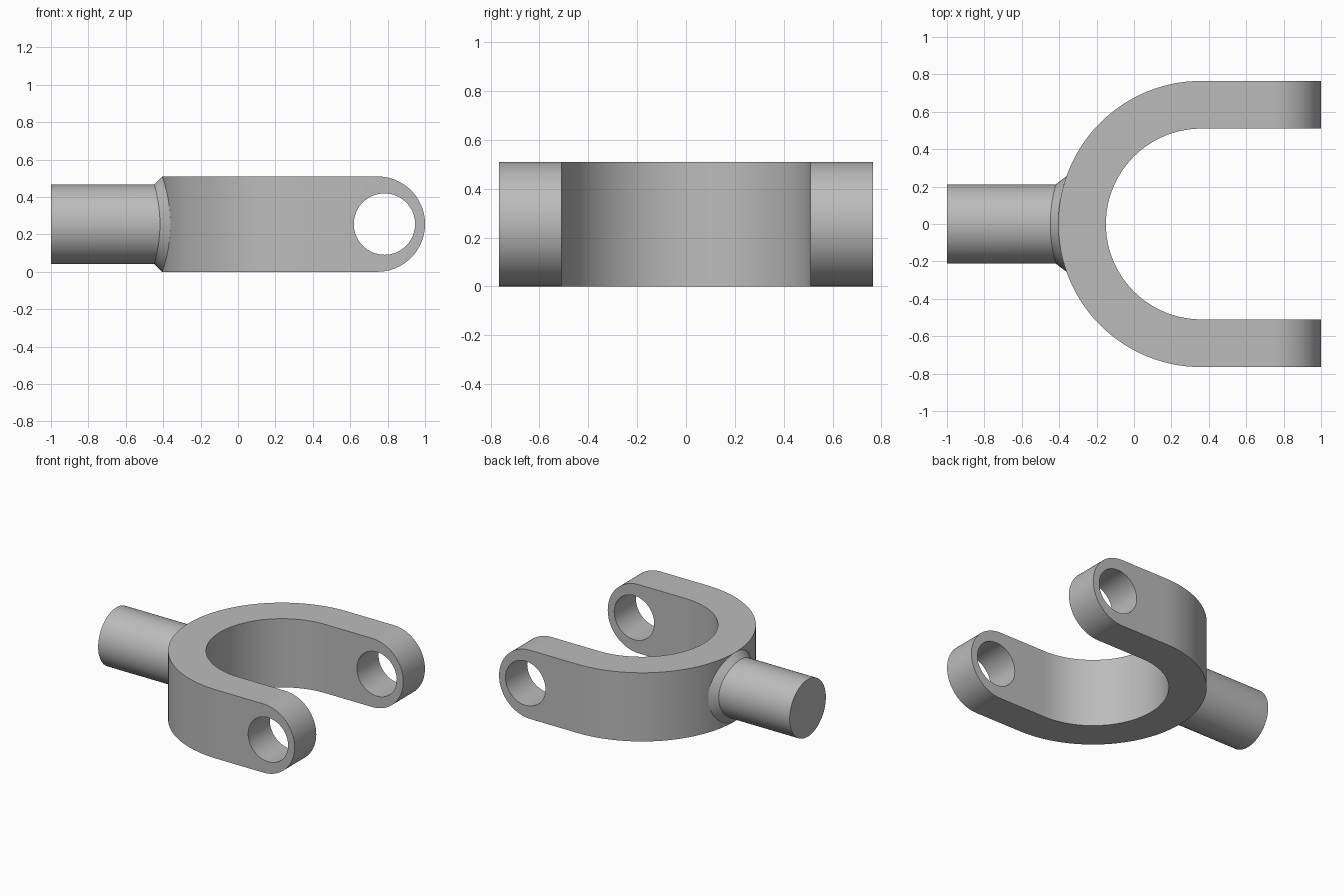
import bpy, bmesh
from math import sin, cos, pi, sqrt, radians
from mathutils import Vector

cube = bpy.data.objects.get("Cube")
if cube:
    bpy.data.objects.remove(cube, do_unlink=True)

BEND_X, R_OUT, R_IN = 0.36, 0.765, 0.51    # bend centre and radii
MID, TIP_X = 0.255, 0.745                  # half height, centre of arm end rounding
HOLE_X, HOLE_R = 0.783, 0.164
SHAFT_R, CHAMFER = 0.2125, 0.0425

grey = bpy.data.materials.new("steel grey")
grey.use_nodes = True
colour = (0.5, 0.5, 0.5, 1)
grey.diffuse_color = colour
grey.node_tree.nodes["Principled BSDF"].inputs["Base Color"].default_value = colour


def arc(cx, cy, r, a0, a1, n):
    return [(cx + r * cos(a0 + (a1 - a0) * i / n),
             cy + r * sin(a0 + (a1 - a0) * i / n)) for i in range(n + 1)]


def finish(name, bm):
    bmesh.ops.recalc_face_normals(bm, faces=bm.faces)
    mesh = bpy.data.meshes.new(name)
    bm.to_mesh(mesh)
    bm.free()
    mesh.materials.append(grey)
    ob = bpy.data.objects.new(name, mesh)
    bpy.context.collection.objects.link(ob)
    return ob


def prism(name, points, direction):
    """Extrude a closed outline of 3D points along a direction."""
    bm = bmesh.new()
    face = bm.faces.new([bm.verts.new(p) for p in points])
    ext = bmesh.ops.extrude_face_region(bm, geom=[face])
    bmesh.ops.translate(bm, vec=Vector(direction),
                        verts=[v for v in ext["geom"] if isinstance(v, bmesh.types.BMVert)])
    return finish(name, bm)


def activate(ob):
    bpy.ops.object.select_all(action="DESELECT")
    ob.select_set(True)
    bpy.context.view_layer.objects.active = ob


def boolean(ob, cutter, operation):
    mod = ob.modifiers.new("cut", "BOOLEAN")
    mod.object, mod.operation, mod.solver = cutter, operation, "EXACT"
    activate(ob)
    bpy.ops.object.modifier_apply(modifier=mod.name)
    bpy.data.objects.remove(cutter, do_unlink=True)


def smooth(ob):
    activate(ob)
    bpy.ops.object.shade_smooth_by_angle(angle=radians(25))


# Fork: U outline, trimmed to the rounded side profile, then bored through
outline = ([(1.1, R_OUT)] + arc(BEND_X, 0, R_OUT, pi / 2, 3 * pi / 2, 72)
           + [(1.1, -R_OUT), (1.1, -R_IN)]
           + arc(BEND_X, 0, R_IN, 3 * pi / 2, pi / 2, 72) + [(1.1, R_IN)])
fork = prism("fork", [(x, y, -0.1) for x, y in outline], (0, 0, 0.75))
side = [(-0.6, 2 * MID), (-0.6, 0)] + arc(TIP_X, MID, MID, -pi / 2, pi / 2, 48)
boolean(fork, prism("side_cutter", [(x, -1, z) for x, z in side], (0, 2, 0)), "INTERSECT")
bore = arc(HOLE_X, MID, HOLE_R, 0, 2 * pi, 64)[:-1]
boolean(fork, prism("bore_cutter", [(x, -1, z) for x, z in bore], (0, 2, 0)), "DIFFERENCE")
smooth(fork)


# Shaft: rings lofted along x, with a chamfered collar that follows the bend
def bend_surface(y):
    return BEND_X - sqrt(R_OUT ** 2 - y ** 2)


rings = [(SHAFT_R, lambda y: -1.0),
         (SHAFT_R, lambda y: bend_surface(y) - CHAMFER),
         (SHAFT_R + CHAMFER, bend_surface),
         (SHAFT_R, lambda y: -0.3)]
bm = bmesh.new()
loops = []
for r, x_at in rings:
    loops.append([bm.verts.new((x_at(y), y, z)) for y, z in arc(0, MID, r, 0, 2 * pi, 64)[:-1]])
for a, b in zip(loops, loops[1:]):
    for i in range(len(a)):
        j = (i + 1) % len(a)
        bm.faces.new((a[i], a[j], b[j], b[i]))
bm.faces.new(loops[0])
bm.faces.new(loops[-1])
smooth(finish("shaft", bm))
